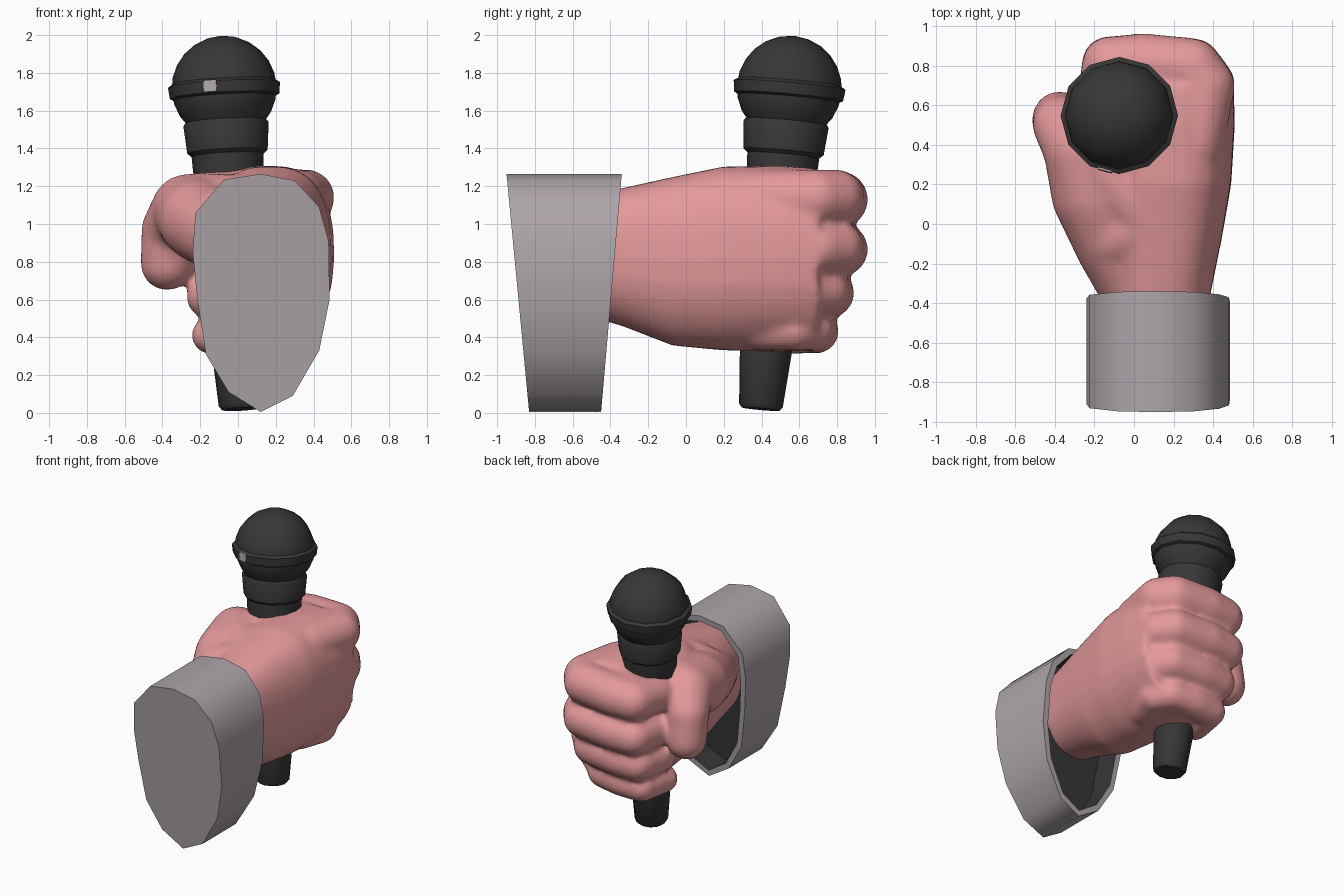
import bpy, bmesh, math
from mathutils import Vector, Matrix

if "Cube" in bpy.data.objects:
    bpy.data.objects.remove(bpy.data.objects["Cube"])


def material(name, rgb):
    m = bpy.data.materials.new(name)
    m.diffuse_color = (*rgb, 1)
    m.use_nodes = True
    m.node_tree.nodes["Principled BSDF"].inputs["Base Color"].default_value = m.diffuse_color
    return m


SKIN = material("skin pink", (0.78, 0.32, 0.325))
GREY = material("cuff grey", (0.42, 0.375, 0.40))
DARK = material("dark grey", (0.038, 0.038, 0.038))


def finish(bm, name, mats, smooth=None):
    bmesh.ops.recalc_face_normals(bm, faces=bm.faces)
    me = bpy.data.meshes.new(name)
    bm.to_mesh(me)
    bm.free()
    for m in mats:
        me.materials.append(m)
    if smooth:
        me.shade_smooth()
        me.set_sharp_from_angle(angle=math.radians(smooth))
    ob = bpy.data.objects.new(name, me)
    bpy.context.collection.objects.link(ob)
    return ob


def loft(bm, rings):
    """Skin a list of closed rings and cap both ends."""
    vs = [[bm.verts.new(p) for p in r] for r in rings]
    n = len(vs[0])
    for a, b in zip(vs, vs[1:]):
        for i in range(n):
            j = (i + 1) % n
            bm.faces.new((a[i], a[j], b[j], b[i]))
    bm.faces.new(vs[0])
    bm.faces.new(vs[-1])


# ---- microphone: lathed profiles around a tilted axis
base, tip = Vector((0.015, 0.395, 0.02)), Vector((-0.088, 0.572, 2.0))
AXIS = Matrix.Translation(base) @ Vector((0, 0, 1)).rotation_difference(tip - base).to_matrix().to_4x4()


def lathe(name, profile, smooth=35, n=12):
    bm = bmesh.new()
    loft(bm, [[AXIS @ Vector((r * math.cos(k * math.tau / n), r * math.sin(k * math.tau / n), t))
               for k in range(n)] for t, r in profile])
    return finish(bm, name, [DARK], smooth)


lathe("microphone_handle", [(0, .1), (.02, .116), (.31, .138), (1.37, .192)])
lathe("microphone_collar", [(1.35, .19), (1.37, .213), (1.515, .226), (1.53, .218)])
C, R = 1.708, 0.278
lathe("microphone_ball", [(C + R * math.sin(a), R * math.cos(a))
                          for a in (math.radians(-45 + 133 * i / 9) for i in range(10))], 40)
lathe("microphone_ring", [(1.655, .272), (1.665, .29), (1.725, .297), (1.74, .275)])

# switch plate on one facet of the ring
bm = bmesh.new()
bmesh.ops.create_cube(bm, size=1, matrix=AXIS @ Matrix.Rotation(math.radians(-105), 4, 'Z')
                      @ Matrix.Translation((0.286, 0, 1.70)) @ Matrix.Diagonal((.009, .07, .062, 1)))
finish(bm, "ring_badge_plate", [GREY])

# ---- sleeve cuff: egg outline, slanted ends, dark hollow
OUTLINE = [(.12, 1.265), (.30, 1.23), (.43, 1.09), (.48, .91), (.485, .6), (.43, .33), (.29, .09),
           (.12, .005), (-.05, .11), (-.17, .31), (-.215, .6), (-.24, .85), (-.225, 1.06), (-.075, 1.235)]


def cuff_ring(end, scale=(1, 1), depth=0):
    out = []
    for x, z in OUTLINE:
        x, z = .12 + (x - .12) * scale[0], .65 + (z - .65) * scale[1]
        y = -.45 + .087 * z - depth if end else -.83 - .095 * z
        out.append((x, y, z))
    return out


bm = bmesh.new()
inner = (.88, .93)
loft(bm, [cuff_ring(0), cuff_ring(1), cuff_ring(1, inner), cuff_ring(1, inner, .2)])
bm.faces.ensure_lookup_table()
for f in bm.faces[28:42]:
    f.material_index = 1
bm.faces[-1].material_index = 1
finish(bm, "sleeve_cuff", [GREY, DARK], 62)

# ---- hand: lofted palm plus ball-chain fingers, fused by remesh
hand = bmesh.new()


def palm_ring(y, x0, x1, z0, z1, taper, n=32):
    pts = []
    for k in range(n):
        a = k * math.tau / n
        c, s = math.cos(a), math.sin(a)
        u = math.copysign(abs(c) ** .75, c)
        v = math.copysign(abs(s) ** .75, s)
        right = x1 - taper * v * v * (v < 0)
        pts.append(((x0 + right) / 2 + (right - x0) / 2 * u, y, (z0 + z1) / 2 + (z1 - z0) / 2 * v))
    return pts


loft(hand, [palm_ring(*s) for s in [
    (-.55, -.10, .35, .52, 1.14, .05), (-.34, -.12, .39, .46, 1.19, .06),
    (-.07, -.13, .445, .355, 1.25, .08), (.2, -.16, .492, .33, 1.305, .09),
    (.5, -.2, .51, .325, 1.31, .1), (.7, -.14, .505, .335, 1.295, .1)]])


def chain(points):
    """Convex hull around each neighbouring pair of balls (x, y, z, radius)."""
    for a, b in zip(points, points[1:]):
        tmp = bmesh.new()
        for x, y, z, r in (a, b):
            bmesh.ops.create_icosphere(tmp, subdivisions=3, radius=r, matrix=Matrix.Translation((x, y, z)))
        res = bmesh.ops.convex_hull(tmp, input=tmp.verts)
        junk = {v for v in res["geom_interior"] + res["geom_unused"] if isinstance(v, bmesh.types.BMVert)}
        bmesh.ops.delete(tmp, geom=list(junk), context='VERTS')
        bmesh.ops.recalc_face_normals(tmp, faces=tmp.faces)
        me = bpy.data.meshes.new("temp")
        tmp.to_mesh(me)
        tmp.free()
        hand.from_mesh(me)
        bpy.data.meshes.remove(me)


# four curled fingers: height, front reach, right side, left side, radius
for z, yf, xr, xl, r in [(1.14, .965, .512, -.30, .15), (.875, .965, .512, -.30, .14),
                         (.645, .892, .475, -.28, .132), (.44, .81, .405, -.25, .112)]:
    chain([(xr - r - .06, .4, z, r), (xr - r, yf - r - .12, z, r), (xr - r - .07, yf - r - .025, z, r),
           (.05, yf - r, z - .01, r), (xl + r + .03, yf - r - .01, z - .02, r * .96),
           (xl + r - .01, yf - r - .22, z - .03, r * .88)])

# flesh behind the index finger and web towards the thumb
chain([(-.08, .74, 1.13, .14), (.3, .6, 1.14, .15)])
chain([(-.22, .36, 1.085, .185), (.12, .38, 1.1, .2), (.12, 0, 1.06, .2), (-.22, .36, 1.085, .185)])
chain([(-.1, -.05, .98, .21), (.12, 0, 1.06, .2)])

# thumb
chain([(.06, -.42, .86, .18), (-.09, -.1, .95, .21), (-.2, .15, 1.02, .22),
       (-.27, .38, 1.075, .19), (-.365, .5, .97, .148), (-.375, .53, .79, .142)])

ob = finish(hand, "gripping_hand", [SKIN])
rm = ob.modifiers.new("fuse", 'REMESH')
rm.mode = 'VOXEL'
rm.voxel_size = 0.02
rm.use_smooth_shade = True
sm = ob.modifiers.new("soften", 'SMOOTH')
sm.factor = 0.5
sm.iterations = 10
